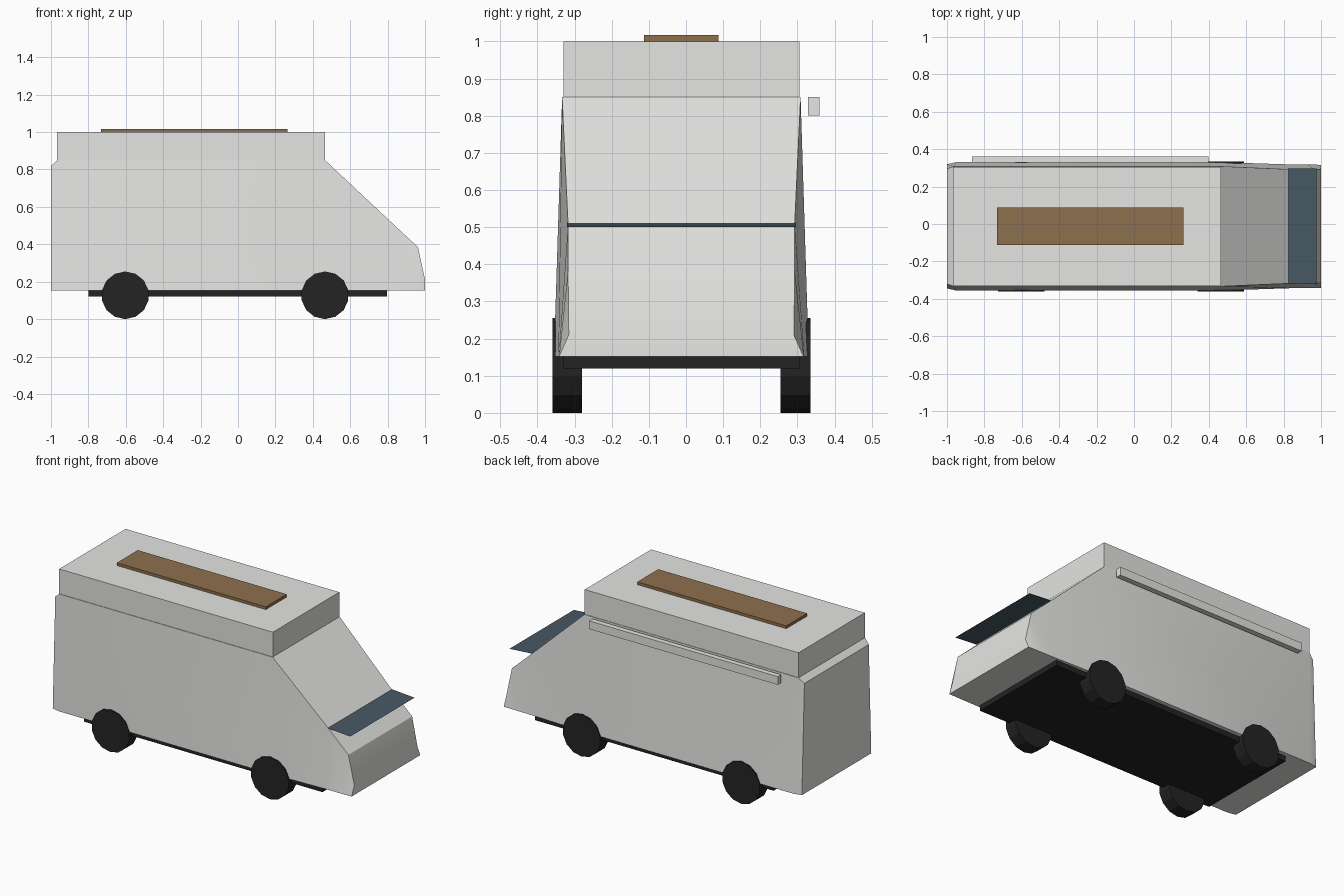
import bpy, bmesh, math

if "Cube" in bpy.data.objects:
    bpy.data.objects.remove(bpy.data.objects["Cube"])

YC = -0.0125  # body centreline; the awning sticks out on +y


def material(name, rgb):
    m = bpy.data.materials.new(name)
    m.diffuse_color = (*rgb, 1)
    m.use_nodes = True
    m.node_tree.nodes["Principled BSDF"].inputs["Base Color"].default_value = m.diffuse_color
    return m


PAINT = material("light grey paint", (0.78, 0.78, 0.76))
BROWN = material("brown panel", (0.27, 0.16, 0.075))
GLASS = material("dark blue glass", (0.065, 0.10, 0.13))
BLACK = material("black rubber", (0.017, 0.017, 0.017))


def add_object(name, bm, mat):
    mesh = bpy.data.meshes.new(name)
    bm.to_mesh(mesh)
    bm.free()
    mesh.materials.append(mat)
    ob = bpy.data.objects.new(name, mesh)
    bpy.context.collection.objects.link(ob)
    return ob


def box(name, xr, yr, zr, mat):
    bm = bmesh.new()
    bmesh.ops.create_cube(bm, size=1)
    for v in bm.verts:
        for i, (lo, hi) in enumerate((xr, yr, zr)):
            v.co[i] = hi if v.co[i] > 0 else lo
    return add_object(name, bm, mat)


# Van body: cross-sections along x (x bottom, x top, z top, half bottom, half top)
sections = [
    (-1.00, -1.00, 0.82, 0.332, 0.308),
    (-0.95, -0.965, 0.85, 0.343, 0.321),
    (0.465, 0.465, 0.85, 0.343, 0.321),
    (0.83, 0.83, 0.508, 0.331, 0.305),
    (0.93, 0.962, 0.385, 0.330, 0.305),
    (1.00, 1.00, 0.21, 0.329, 0.303),
]
bm = bmesh.new()
rings = []
for xb, xt, zt, hb, ht in sections:
    pts = [(xb, YC - hb, 0.152), (xb, YC + hb, 0.152),
           (xt, YC + ht, zt), (xt, YC - ht, zt)]
    rings.append([bm.verts.new(p) for p in pts])
for a, b in zip(rings, rings[1:]):
    for i in range(4):
        j = (i + 1) % 4
        bm.faces.new((a[i], a[j], b[j], b[i]))
bm.faces.new(rings[0])
bm.faces.new(rings[-1])
bmesh.ops.recalc_face_normals(bm, faces=bm.faces)
body = add_object("van_body", bm, PAINT)
bpy.context.view_layer.objects.active = body
body.select_set(True)
bpy.ops.object.shade_smooth_by_angle(angle=math.radians(30))
body.select_set(False)

# Raised roof, roof panel, side awning and chassis
box("raised_roof", (-0.967, 0.465), (YC - 0.3175, YC + 0.3175), (0.84, 1.0), PAINT)
box("roof_panel", (-0.733, 0.265), (YC - 0.1, YC + 0.1), (1.0, 1.017), BROWN)
box("side_awning", (-0.867, 0.397), (0.328, 0.36), (0.80, 0.85), PAINT)
box("chassis", (-0.8, 0.797), (YC - 0.3175, YC + 0.3175), (0.12, 0.152), BLACK)

# Thin glass sheet standing out over the bonnet
bm = bmesh.new()
corners = [(0.824, YC - 0.308, 0.512), (0.976, YC - 0.308, 0.501),
           (0.976, YC + 0.308, 0.501), (0.824, YC + 0.308, 0.512)]
bm.faces.new([bm.verts.new(p) for p in corners])
add_object("windscreen", bm, GLASS)

# Wheels: low-sided cylinders lying along y
R, N = 0.1275, 14
for end, x in (("rear", -0.603), ("front", 0.465)):
    for side, s in (("near", -1), ("far", 1)):
        bm = bmesh.new()
        rims = []
        for y in (YC + s * 0.2675, YC + s * 0.3475):
            rims.append([bm.verts.new((x + R * math.sin(2 * math.pi * k / N), y,
                                       R + R * math.cos(2 * math.pi * k / N)))
                         for k in range(N)])
        for k in range(N):
            j = (k + 1) % N
            bm.faces.new((rims[0][k], rims[0][j], rims[1][j], rims[1][k]))
        for rim in rims:
            bm.faces.new(rim)
        bmesh.ops.recalc_face_normals(bm, faces=bm.faces)
        add_object(f"{end}_{side}_wheel", bm, BLACK)
